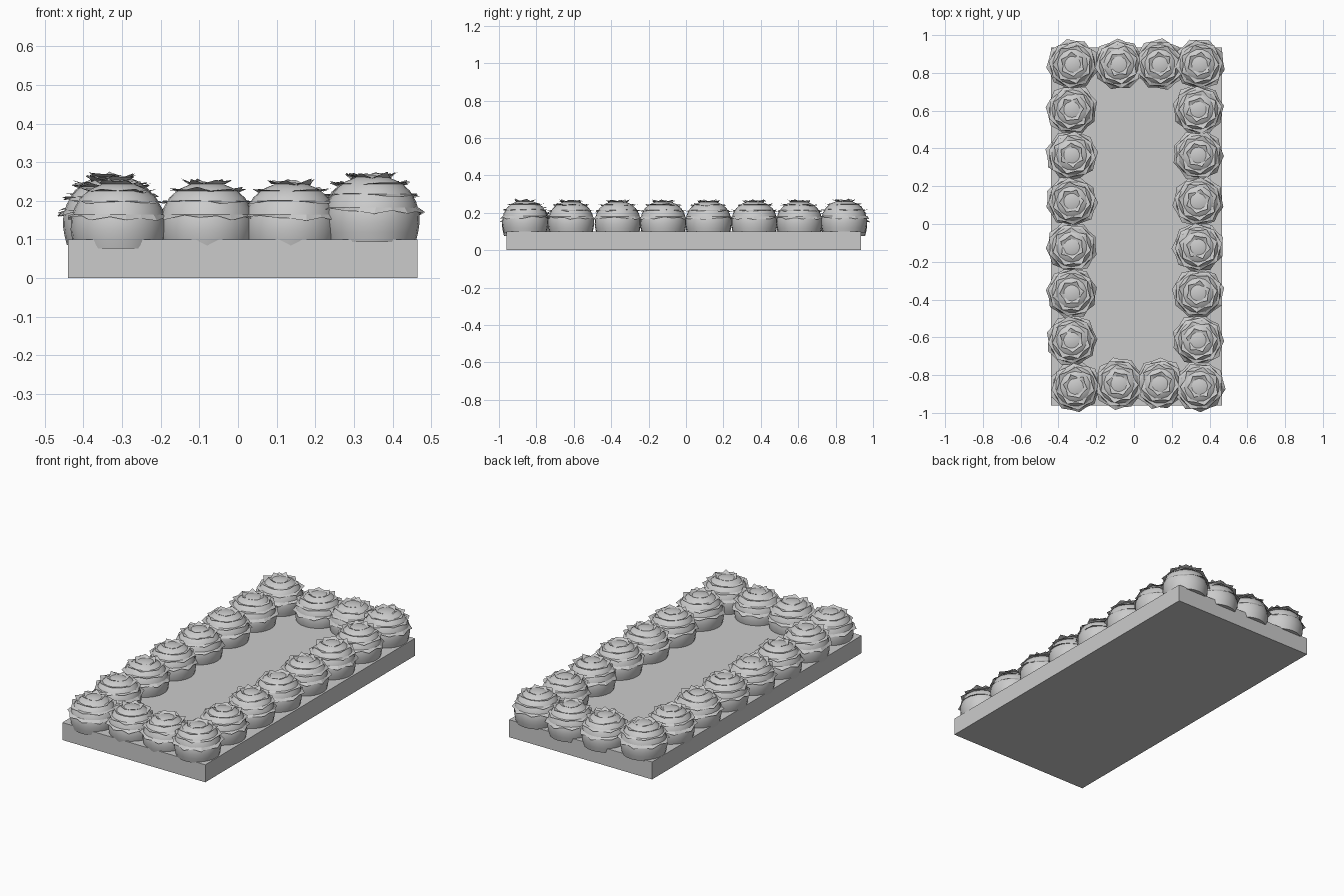
import bpy, bmesh, math, random

if "Cube" in bpy.data.objects:
    bpy.data.objects.remove(bpy.data.objects["Cube"])

random.seed(4)
SEG = 24

# base slab
bm = bmesh.new()
bmesh.ops.create_cube(bm, size=1)
bmesh.ops.scale(bm, vec=(0.905, 1.895, 0.1), verts=bm.verts)
bmesh.ops.translate(bm, vec=(0.0125, -0.0125, 0.05), verts=bm.verts)
me = bpy.data.meshes.new("base_slab")
bm.to_mesh(me)
bm.free()
bpy.context.collection.objects.link(bpy.data.objects.new("base_slab", me))


def polar(r, a, z):
    return (r * math.cos(a), r * math.sin(a), z)


def leaf_ring(bm, n, root, valley, tip, phase):
    """Jagged skirt of n pointed leaves; root, valley and tip are (radius, z)."""
    inner, outer = [], []
    for i in range(2 * n):
        a = math.pi * (i + phase) / n
        r, z = tip if i % 2 else valley
        j = random.uniform(-0.006, 0.006)
        inner.append(bm.verts.new(polar(root[0], a, root[1])))
        outer.append(bm.verts.new(polar(r + j * 0.5, a + j * 10, z + j)))
    for i in range(2 * n):
        k = (i + 1) % (2 * n)
        bm.faces.new((inner[i], outer[i], outer[k], inner[k]))


def make_bush():
    bm = bmesh.new()
    # rounded body
    profile = [(0.113, 0.076), (0.119, 0.1), (0.123, 0.125), (0.122, 0.15), (0.114, 0.18),
               (0.098, 0.208), (0.073, 0.23), (0.04, 0.244)]
    rings = [[bm.verts.new(polar(r, 2 * math.pi * i / SEG, z)) for i in range(SEG)]
             for r, z in profile]
    for lo, hi in zip(rings, rings[1:]):
        for i in range(SEG):
            k = (i + 1) % SEG
            bm.faces.new((lo[i], lo[k], hi[k], hi[i]))
    top = bm.verts.new((0, 0, 0.248))
    for i in range(SEG):
        bm.faces.new((rings[-1][i], rings[-1][(i + 1) % SEG], top))
    bm.faces.new(rings[0][::-1])
    for f in bm.faces:
        f.smooth = len(f.verts) < 5
    # leaf skirts and top tuft
    leaf_ring(bm, 9, (0.119, 0.165), (0.126, 0.158), (0.139, 0.153), 0)
    leaf_ring(bm, 8, (0.105, 0.2), (0.112, 0.195), (0.126, 0.197), 0.6)
    leaf_ring(bm, 7, (0.08, 0.226), (0.086, 0.224), (0.104, 0.232), 0.2)
    leaf_ring(bm, 6, (0.042, 0.243), (0.052, 0.245), (0.066, 0.256), 0.7)
    me = bpy.data.meshes.new("bush")
    bm.to_mesh(me)
    bm.free()
    return me


bush = make_bush()
count = 0


def place(x, y, z):
    global count
    count += 1
    ob = bpy.data.objects.new("bush_%02d" % count, bush)
    ob.location = (x, y, z)
    ob.rotation_euler.z = count * 2 * math.pi / SEG * 5
    bpy.context.collection.objects.link(ob)


# long side hedges
for y in (0.606, 0.365, 0.12, -0.122, -0.365, -0.615):
    place(-0.33, y, 0.01)
    place(0.34, y, 0.015)
place(0.347, -0.86, 0.018)
place(0.347, 0.845, 0.018)
place(-0.325, 0.845, 0.018)

# short end hedges
for x in (-0.08, 0.137):
    place(x, -0.845, 0)
    place(x, 0.845, 0)
place(-0.31, -0.86, 0)
